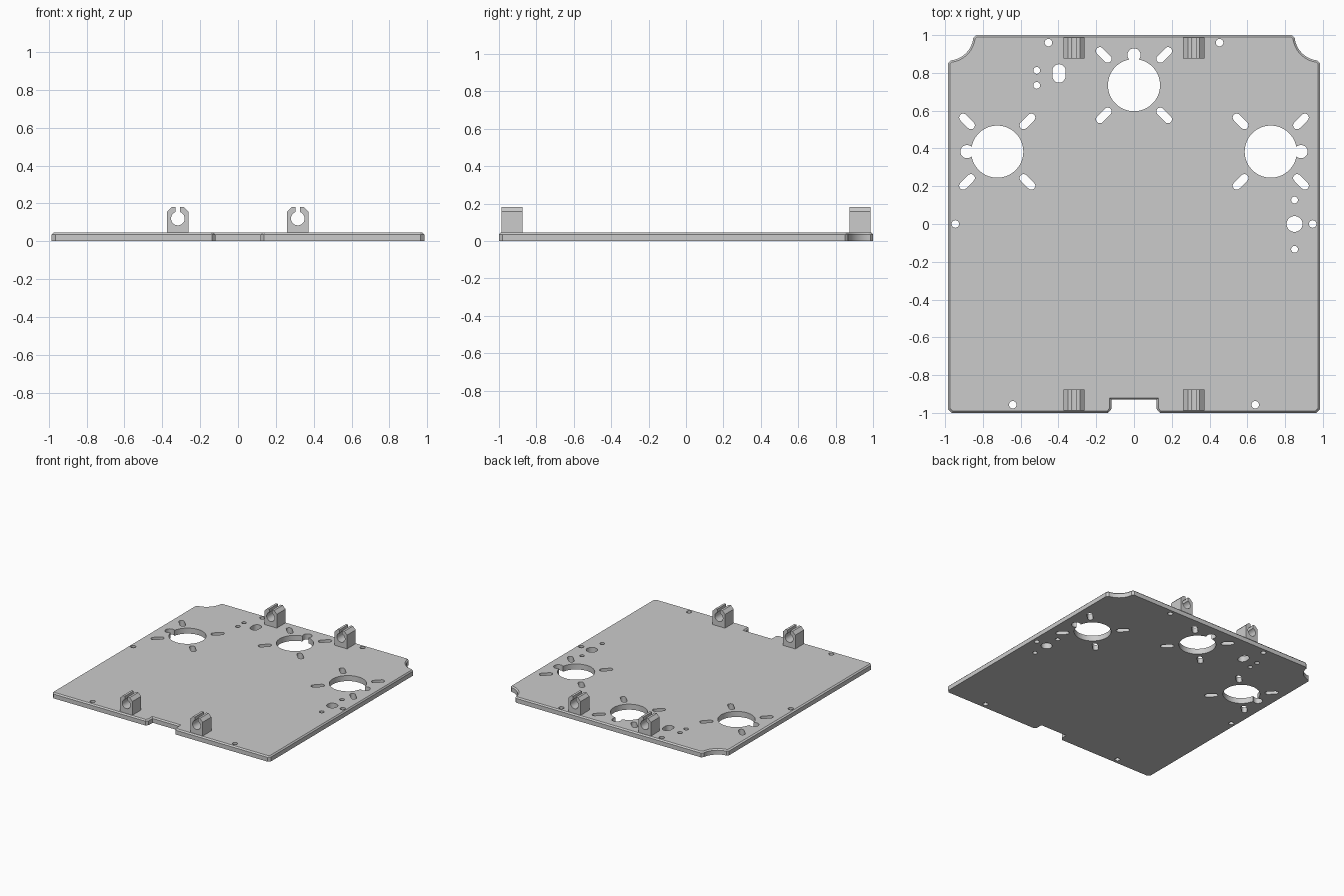
import bpy
import bmesh
from math import cos, sin, atan2, sqrt, pi, radians
from mathutils import Matrix, Vector

cube = bpy.data.objects.get("Cube")
if cube:
    bpy.data.objects.remove(cube, do_unlink=True)

grey = bpy.data.materials.new("plain_grey")
grey.use_nodes = True
grey.diffuse_color = (0.6, 0.6, 0.6, 1)
grey.node_tree.nodes["Principled BSDF"].inputs["Base Color"].default_value = (0.6, 0.6, 0.6, 1)


def arc(cx, cy, r, a0, a1, n):
    """Points along an arc, both ends included."""
    return [(cx + r * cos(a0 + (a1 - a0) * i / n), cy + r * sin(a0 + (a1 - a0) * i / n))
            for i in range(n + 1)]


def prism(bm, points, z0, z1):
    """Extrude a flat outline from z0 to z1 and return the top edges."""
    base = bm.faces.new([bm.verts.new((x, y, z0)) for x, y in points])
    new = bmesh.ops.extrude_face_region(bm, geom=[base], use_keep_orig=True)["geom"]
    bmesh.ops.translate(bm, vec=(0, 0, z1 - z0),
                        verts=[v for v in new if isinstance(v, bmesh.types.BMVert)])
    return [e for e in new if isinstance(e, bmesh.types.BMEdge)]


def finish(bm, name):
    bmesh.ops.recalc_face_normals(bm, faces=bm.faces)
    mesh = bpy.data.meshes.new(name)
    bm.to_mesh(mesh)
    bm.free()
    mesh.materials.append(grey)
    obj = bpy.data.objects.new(name, mesh)
    bpy.context.collection.objects.link(obj)
    return obj


def activate(obj):
    bpy.ops.object.select_all(action="DESELECT")
    obj.select_set(True)
    bpy.context.view_layer.objects.active = obj


# Plate: mirrored outline with front notch, scooped back corners, bevelled top rim
THICK = 0.045
half = [(0.12, -0.93), (0.12, -0.98), (0.137, -1), (0.965, -1), (0.985, -0.98), (0.985, 0.85)]
half += arc(0.985, 1, 0.135, radians(264), radians(186), 14) + [(0.835, 1)]
outline = half + [(-x, y) for x, y in reversed(half)]
bm = bmesh.new()
rim = prism(bm, outline, 0, THICK)
bmesh.ops.bevel(bm, geom=rim, offset=0.01, segments=1, affect="EDGES")
plate = finish(bm, "base_plate")

# Cutter outlines
cuts = []


def add_cut(points, x, y, angle=0):
    turn = Matrix.Rotation(angle, 2)
    cuts.append([tuple(turn @ Vector(p) + Vector((x, y))) for p in points])


def circle(r, n=32):
    return arc(0, 0, r, 0, 2 * pi * (n - 1) / n, n - 1)


def slot(r, reach):
    return arc(reach, 0, r, -pi / 2, pi / 2, 10) + arc(-reach, 0, r, pi / 2, 3 * pi / 2, 10)


# Large keyhole openings, each with a side lobe and four diagonal slots
R, r, d = 0.138, 0.035, 0.16
kx = (d * d + R * R - r * r) / (2 * d)
ky = sqrt(R * R - kx * kx)
big, small = atan2(ky, kx), atan2(ky, kx - d)
keyhole = arc(0, 0, R, big, 2 * pi - big, 56) + arc(d, 0, r, -small, small, 20)[1:-1]
for x, y, facing in ((0, 0.735, pi / 2), (-0.724, 0.383, pi), (0.724, 0.383, 0)):
    add_cut(keyhole, x, y, facing)
    for sx in (-1, 1):
        for sy in (-1, 1):
            add_cut(slot(0.021, 0.029), x + sx * d, y + sy * d, sx * sy * pi / 4)

# Mounting holes
for x, y in ((0.453, 0.96), (0.946, 0), (0.642, -0.957)):
    for side in (-1, 1):
        add_cut(circle(0.02, 24), side * x, y)
for x, y in ((-0.515, 0.813), (-0.515, 0.734), (0.85, 0.127), (0.85, -0.134)):
    add_cut(circle(0.018, 24), x, y)
add_cut(circle(0.042), 0.85, 0)
add_cut(slot(0.035, 0.014), -0.397, 0.797, pi / 2)

bm = bmesh.new()
for points in cuts:
    prism(bm, points, -0.05, 0.1)
cutter = finish(bm, "hole_cutter")
cutter.hide_render = True

activate(plate)
mod = plate.modifiers.new("holes", "BOOLEAN")
mod.operation = "DIFFERENCE"
mod.solver = "EXACT"
mod.object = cutter
bpy.ops.object.modifier_apply(modifier=mod.name)
bpy.data.objects.remove(cutter, do_unlink=True)
bpy.ops.object.shade_smooth_by_angle(angle=radians(30))

# Rod clips: block with chamfered top, round bore and open top slot
W, TOP, CH, BORE, MID, GAP = 0.056, 0.182, 0.025, 0.036, 0.12, 0.0125
lip = atan2(sqrt(BORE ** 2 - GAP ** 2), GAP)
profile = [(GAP, TOP)] + arc(0, MID, BORE, lip, -pi - lip, 36) + [(-GAP, TOP)]
profile += [(-W + CH, TOP), (-W, TOP - CH), (-W, 0.04), (W, 0.04), (W, TOP - CH), (W - CH, TOP)]
for end, y0 in (("front", -0.987), ("back", 0.875)):
    for side, x in (("right", -0.318), ("left", 0.316)):
        bm = bmesh.new()
        prism(bm, profile, -0.112, 0)
        bmesh.ops.rotate(bm, verts=bm.verts, matrix=Matrix.Rotation(pi / 2, 3, "X"))
        bmesh.ops.translate(bm, verts=bm.verts, vec=(x, y0, 0))
        clip = finish(bm, f"{end}_{side}_rod_clip")
        activate(clip)
        bpy.ops.object.shade_smooth_by_angle(angle=radians(30))
